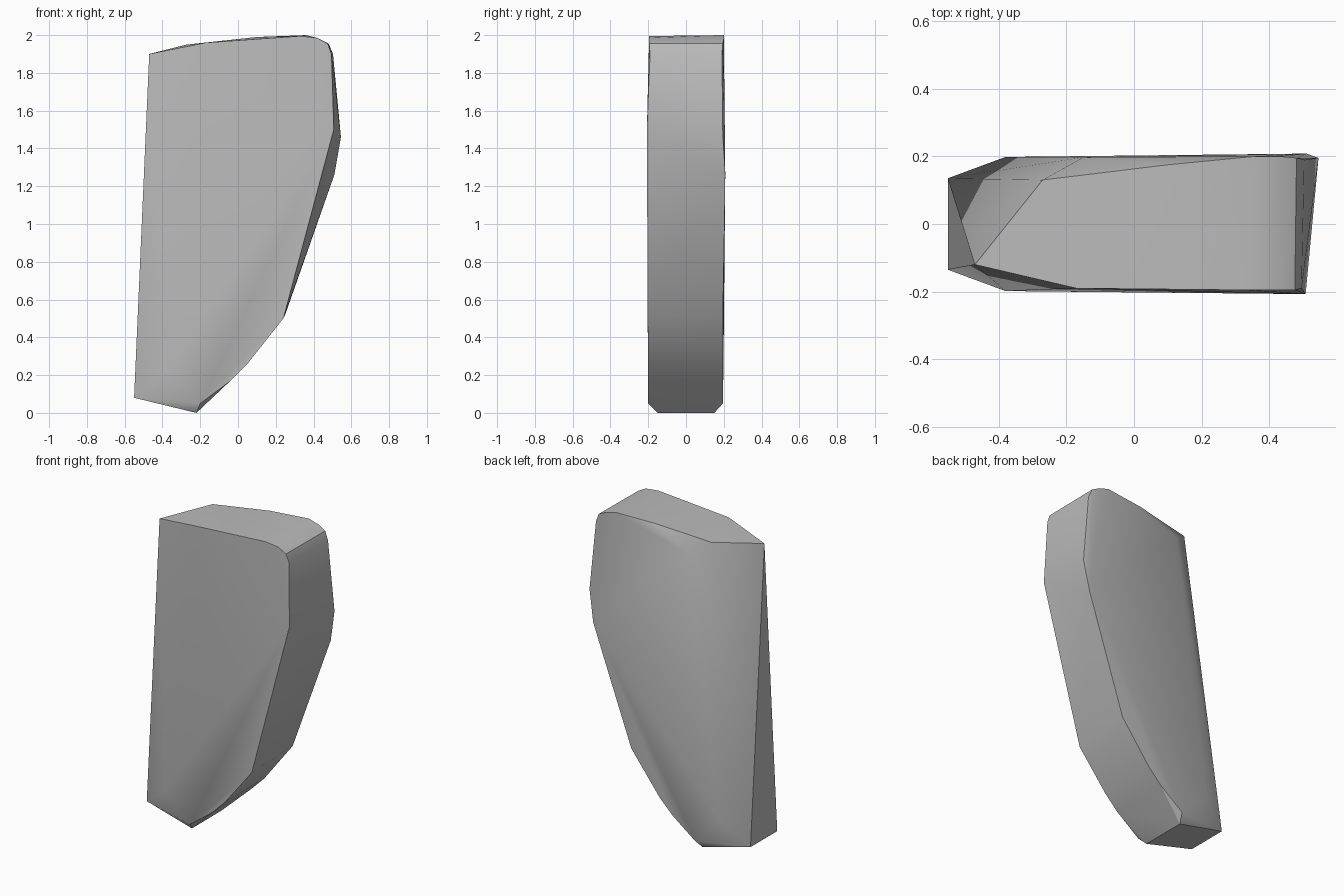
import bpy
import bmesh
import math

cube = bpy.data.objects.get("Cube")
if cube:
    bpy.data.objects.remove(cube, do_unlink=True)

stone = bpy.data.materials.new("stone_grey")
stone.use_nodes = True
grey = (0.5, 0.5, 0.5, 1)
stone.diffuse_color = grey
stone.node_tree.nodes["Principled BSDF"].inputs["Base Color"].default_value = grey

# Corners of the faceted slab: front outline, back outline, narrow left end and foot
front = [(-0.47, -0.12, 1.9), (-0.17, -0.19, 1.96), (0.33, -0.195, 1.995),
         (0.42, -0.195, 1.985), (0.475, -0.195, 1.955), (0.495, -0.19, 1.9),
         (0.507, -0.207, 1.5), (0.24, -0.203, 0.5), (0.05, -0.2, 0.26),
         (-0.04, -0.2, 0.17), (-0.2, -0.2, 0.05)]
back = [(-0.27, 0.13, 1.95), (-0.15, 0.197, 1.87), (0.1, 0.175, 1.99),
        (0.36, 0.2, 2.0), (0.43, 0.2, 1.98), (0.48, 0.195, 1.955),
        (0.503, 0.19, 1.9), (0.545, 0.195, 1.46), (0.51, 0.208, 1.26),
        (0.25, 0.195, 0.52), (0.05, 0.195, 0.26), (-0.04, 0.195, 0.17),
        (-0.2, 0.195, 0.05)]
ends = [(x, s * y, z) for s in (-1, 1)
        for x, y, z in [(-0.55, 0.135, 0.08), (-0.38, 0.198, 0.22), (-0.22, 0.15, 0)]]

# Convex slab wrapped around the corners
bm = bmesh.new()
for p in front + back + ends:
    bm.verts.new(p)
hull = bmesh.ops.convex_hull(bm, input=bm.verts)
loose = {v for v in hull["geom_interior"] + hull["geom_unused"]
         if isinstance(v, bmesh.types.BMVert)}
bmesh.ops.delete(bm, geom=list(loose), context="VERTS")
bmesh.ops.recalc_face_normals(bm, faces=bm.faces)

mesh = bpy.data.meshes.new("stone_slab")
bm.to_mesh(mesh)
bm.free()
mesh.materials.append(stone)
slab = bpy.data.objects.new("stone_slab", mesh)
bpy.context.collection.objects.link(slab)

bpy.ops.object.select_all(action="DESELECT")
slab.select_set(True)
bpy.context.view_layer.objects.active = slab
bpy.ops.object.shade_smooth_by_angle(angle=math.radians(32))
